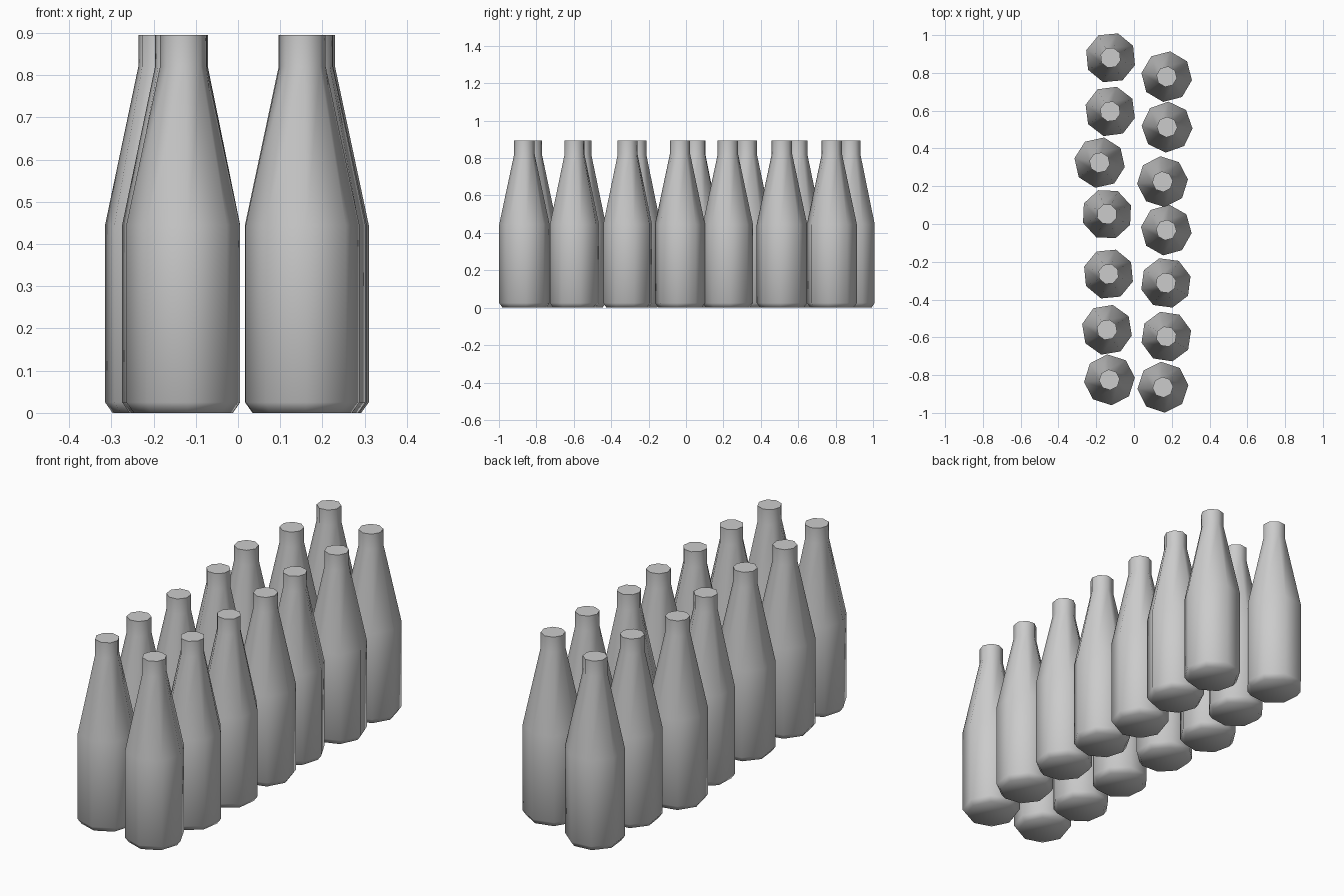
import bpy
import bmesh
from math import cos, sin, pi, radians

cube = bpy.data.objects.get("Cube")
if cube:
    bpy.data.objects.remove(cube, do_unlink=True)

SIDES = 8
# Bottle profile from base to mouth: (radius, height)
PROFILE = [(0.117, 0), (0.135, 0.025), (0.135, 0.445), (0.055, 0.82), (0.055, 0.895)]


def bottle_mesh():
    """Eight-sided bottle, closed at base and mouth."""
    bm = bmesh.new()
    rings = []
    for r, z in PROFILE:
        angles = [2 * pi * i / SIDES for i in range(SIDES)]
        rings.append([bm.verts.new((r * cos(a), r * sin(a), z)) for a in angles])
    for low, high in zip(rings, rings[1:]):
        for i in range(SIDES):
            j = (i + 1) % SIDES
            bm.faces.new((low[i], low[j], high[j], high[i]))
    bm.faces.new(rings[0][::-1])
    bm.faces.new(rings[-1])
    mesh = bpy.data.meshes.new("bottle")
    bm.to_mesh(mesh)
    bm.free()
    return mesh


# Two loose rows, back to front: (x, y, turn in degrees)
ROWS = {
    "right_bottle": [
        (-0.124, 0.88, 28), (-0.126, 0.596, 30), (-0.182, 0.325, 35), (-0.143, 0.052, 20),
        (-0.135, -0.265, 28), (-0.143, -0.56, 32), (-0.13, -0.825, 5)],
    "left_bottle": [
        (0.173, 0.78, 37), (0.175, 0.513, 42), (0.151, 0.224, 5), (0.171, -0.032, 38),
        (0.169, -0.312, 15), (0.171, -0.596, 14), (0.153, -0.864, 4)],
}

mesh = bottle_mesh()
bottles = []
for name, places in ROWS.items():
    for n, (x, y, turn) in enumerate(places, 1):
        ob = bpy.data.objects.new(f"{name}_{n}", mesh)
        ob.location = (x, y, 0)
        ob.rotation_euler.z = radians(turn)
        bpy.context.collection.objects.link(ob)
        bottles.append(ob)

# Smooth body with a crisp flat mouth; the mesh is shared by all bottles
bpy.ops.object.select_all(action='DESELECT')
bottles[0].select_set(True)
bpy.context.view_layer.objects.active = bottles[0]
bpy.ops.object.shade_smooth_by_angle(angle=radians(65))
